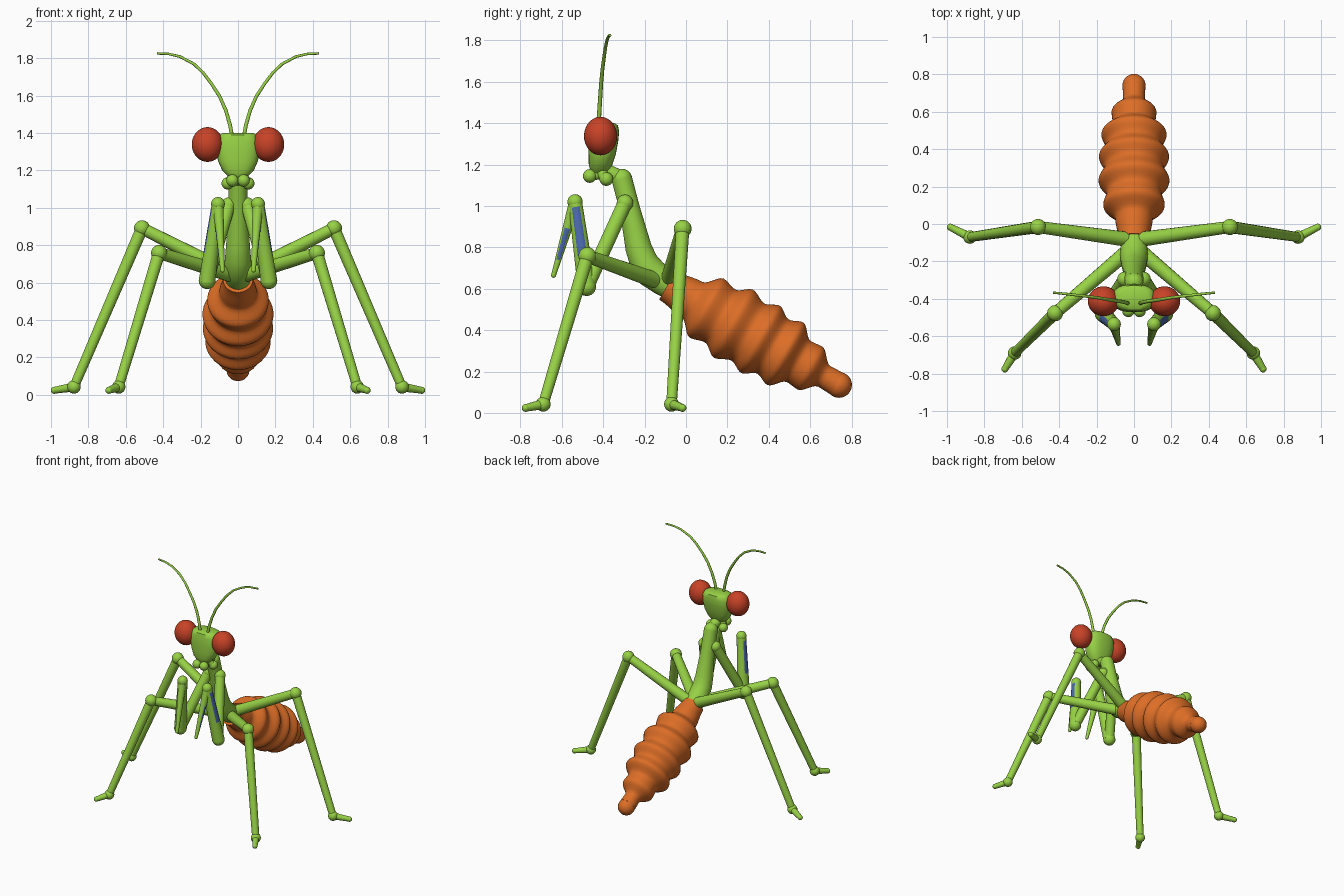
import bpy, bmesh, math
from mathutils import Vector, Matrix

if "Cube" in bpy.data.objects:
    bpy.data.objects.remove(bpy.data.objects["Cube"])


def material(name, rgb):
    m = bpy.data.materials.new(name)
    m.diffuse_color = (*rgb, 1)
    m.use_nodes = True
    m.node_tree.nodes["Principled BSDF"].inputs["Base Color"].default_value = m.diffuse_color
    return m


GREEN = material("leaf green", (0.31, 0.64, 0.06))
ORANGE = material("burnt orange", (0.72, 0.155, 0.02))
RED = material("eye red", (0.58, 0.055, 0.02))
BLUE = material("slate blue", (0.07, 0.14, 0.42))


def tube(bm, pts, radii, n=16):
    """Loft round rings along a path, with flat caps."""
    pts = [Vector(p) for p in pts]
    rings = []
    for i, p in enumerate(pts):
        d = (pts[min(i + 1, len(pts) - 1)] - pts[max(i - 1, 0)]).normalized()
        u = Vector((1, 0, 0))
        u = (u - d * d.dot(u)).normalized()
        v = d.cross(u)
        ring = []
        for k in range(n):
            a = 2 * math.pi * (k + 0.5) / n
            ring.append(bm.verts.new(p + radii[i] * (u * math.cos(a) + v * math.sin(a))))
        rings.append(ring)
    skin(bm, rings)


def skin(bm, rings):
    n = len(rings[0])
    for a, b in zip(rings, rings[1:]):
        for k in range(n):
            bm.faces.new((a[k], a[(k + 1) % n], b[(k + 1) % n], b[k]))
    bm.faces.new(rings[0][::-1])
    bm.faces.new(rings[-1])


def ball(bm, c, r, n=20):
    """Sphere or ellipsoid (r is a number or three radii)."""
    r = (r, r, r) if isinstance(r, (int, float)) else r
    m = Matrix.Translation(c) @ Matrix.Diagonal((*r, 1))
    bmesh.ops.create_uvsphere(bm, u_segments=n, v_segments=n // 2 + 2, radius=1, matrix=m)


def finish(name, bm, *mats, rule=None):
    bmesh.ops.recalc_face_normals(bm, faces=bm.faces)
    if rule:
        for f in bm.faces:
            f.material_index = int(rule(f))
    me = bpy.data.meshes.new(name)
    bm.to_mesh(me)
    bm.free()
    for m in mats:
        me.materials.append(m)
    ob = bpy.data.objects.new(name, me)
    bpy.context.collection.objects.link(ob)
    me.shade_smooth()
    me.set_sharp_from_angle(angle=math.radians(45))
    return ob


def lerp(a, b, n):
    a, b = Vector(a), Vector(b)
    return [a.lerp(b, i / n) for i in range(n + 1)]


# Abdomen: ribbed body of revolution on a sloping axis
ribs = [(-.09, .08), (.03, .10), (.10, .165), (.165, .148), (.23, .19), (.30, .16), (.36, .188),
        (.42, .152), (.48, .175), (.545, .115), (.60, .12), (.668, .058), (.74, .061)]
pts, rad = [], []
for (y0, r0), (y1, r1) in zip(ribs, ribs[1:]):
    for i in range(6):
        t = i / 6
        y = y0 + (y1 - y0) * t
        pts.append((0, y, .135 + .58 * (.74 - y)))
        rad.append(r0 + (r1 - r0) * t * t * (3 - 2 * t))
bm = bmesh.new()
tube(bm, pts, rad, 36)
ball(bm, (0, .74, .135), .062, 28)
finish("abdomen", bm, ORANGE)

# Thorax with neck
bm = bmesh.new()
tube(bm, [(0, -.31, 1.13), (0, -.27, .98), (0, -.23, .80), (0, -.205, .73), (0, -.165, .675),
          (0, -.11, .635), (0, -.05, .60)], [.05, .05, .064, .07, .075, .07, .065], 24)
ball(bm, (0, -.31, 1.13), .05)
tube(bm, [(0, -.31, 1.135), (0, -.41, 1.18)], [.036, .036])
finish("thorax", bm, GREEN)

# Head: stacked oval rings, wide at the top and narrow at the mouth
bm = bmesh.new()
rings = []
for z, cy, hx, hy in [(1.15, -.42, .035, .03), (1.17, -.417, .055, .045), (1.20, -.413, .085, .057),
                      (1.25, -.405, .107, .066), (1.31, -.40, .117, .072), (1.36, -.395, .115, .072),
                      (1.39, -.395, .10, .066), (1.40, -.395, .08, .05)]:
    ring = []
    for k in range(28):
        a = 2 * math.pi * k / 28
        c, s = math.cos(a), math.sin(a)
        ring.append(bm.verts.new((hx * math.copysign(abs(c) ** .8, c),
                                  cy + hy * math.copysign(abs(s) ** .8, s), z)))
    rings.append(ring)
skin(bm, rings)
finish("head", bm, GREEN)

for s, side in ((-1, "left"), (1, "right")):
    # Eye
    bm = bmesh.new()
    ball(bm, (s * .163, -.413, 1.338), (.084, .08, .093), 32)
    finish(side + "_eye", bm, RED)

    # Mouthparts
    bm = bmesh.new()
    tube(bm, [(s * .025, -.41, 1.17), (s * .055, -.39, 1.13)], [.025, .025])
    ball(bm, (s * .055, -.385, 1.13), .033)
    tube(bm, [(s * .02, -.41, 1.15), (s * .03, -.465, 1.145)], [.02, .024])
    ball(bm, (s * .03, -.465, 1.145), .033)
    finish(side + "_mouthpart", bm, GREEN)

    # Antenna
    bm = bmesh.new()
    path = [(.03, -.425, 1.37), (.042, -.42, 1.44), (.065, -.415, 1.52), (.098, -.41, 1.595),
            (.14, -.404, 1.66), (.185, -.396, 1.72), (.235, -.389, 1.768), (.31, -.38, 1.808),
            (.37, -.373, 1.822), (.433, -.367, 1.825)]
    tube(bm, [(s * x, y, z) for x, y, z in path], [.011 - .0005 * i for i in range(10)], 10)
    finish(side + "_antenna", bm, GREEN)

    # Grasping front leg with a blue stripe on the outer faces
    shoulder, elbow = (s * .05, -.295, 1.015), (s * .165, -.48, .61)
    wrist, tip = (s * .107, -.536, 1.02), (s * .083, -.64, .665)
    bm = bmesh.new()
    tube(bm, [shoulder, elbow], [.036, .036])
    ball(bm, shoulder, .04)
    ball(bm, elbow, .045)
    finish(side + "_front_leg_upper", bm, GREEN)

    def stripe(f, lo, hi):
        return f.normal.x * s > .88 and lo < f.calc_center_median().z < hi

    bm = bmesh.new()
    tube(bm, lerp(elbow, wrist, 14), [.045 - .0008 * i for i in range(15)])
    finish(side + "_front_leg_middle", bm, GREEN, BLUE, rule=lambda f: stripe(f, .75, 1.0))
    bm = bmesh.new()
    ball(bm, wrist, .037)
    finish(side + "_front_leg_joint", bm, GREEN)
    bm = bmesh.new()
    tube(bm, lerp(wrist, tip, 14), [.03 - .0013 * i for i in range(15)])
    ball(bm, tip, .012, 12)
    finish(side + "_front_leg_claw", bm, GREEN, BLUE, rule=lambda f: stripe(f, .73, .90))

    # Walking legs: hip, knee, ankle, toe
    for name, joints in (
            ("middle_leg", [(.05, -.16, .645), (.422, -.477, .758), (.638, -.69, .042), (.69, -.775, .024)]),
            ("hind_leg", [(.05, -.08, .655), (.513, -.016, .89), (.877, -.07, .042), (.982, -.017, .024)])):
        hip, knee, ankle, toe = [(s * x, y, z) for x, y, z in joints]
        bm = bmesh.new()
        tube(bm, [hip, knee], [.04, .032])
        tube(bm, [knee, ankle], [.033, .026])
        tube(bm, [ankle, toe], [.025, .018])
        for c, r in ((hip, .04), (knee, .043), (ankle, .036), (toe, .019)):
            ball(bm, c, r)
        finish(side + "_" + name, bm, GREEN)
